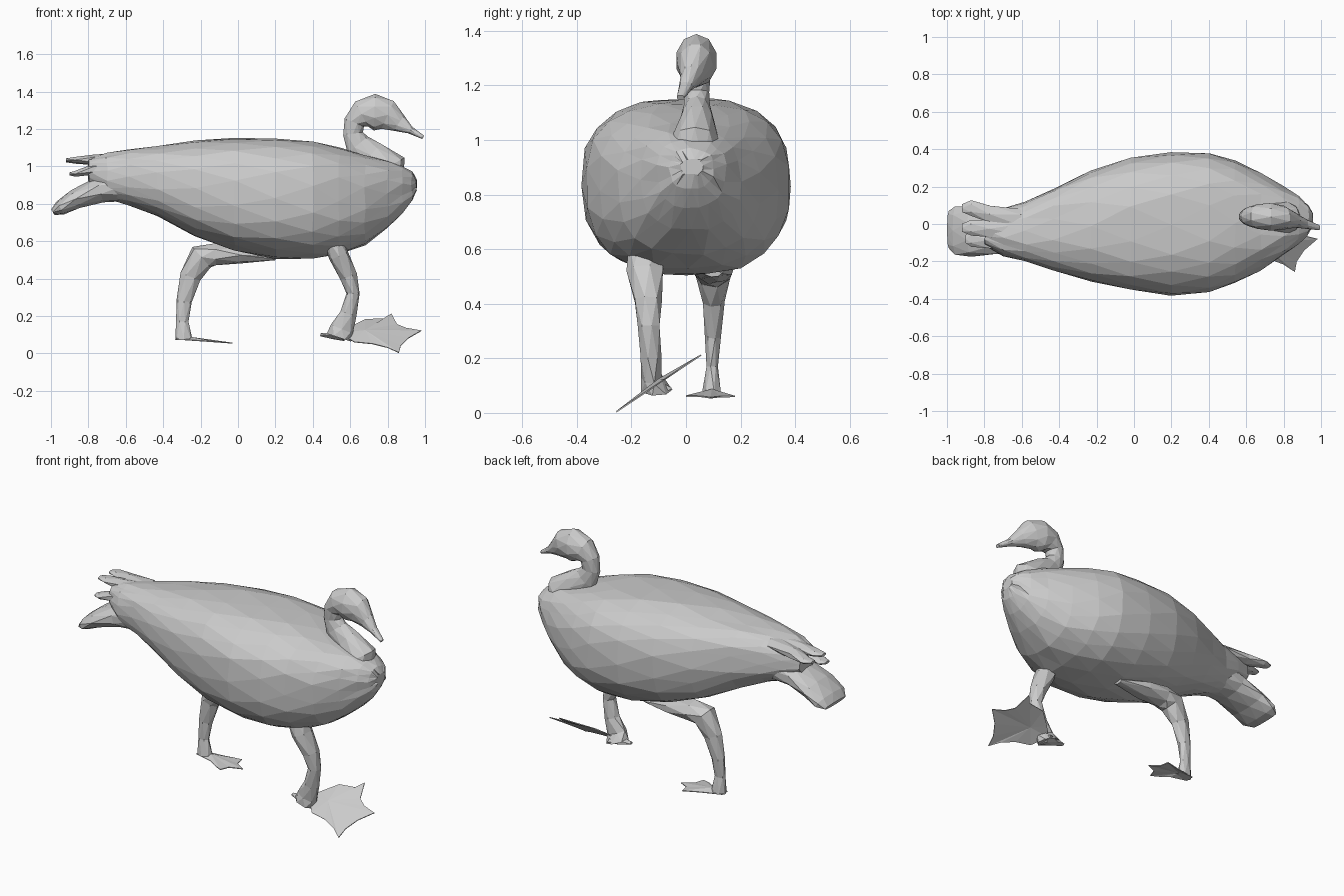
import bpy, bmesh, math, random
from mathutils import Vector

random.seed(4)


def loft(name, sections, sides, power=2.0, top_power=None, upright=False, jitter=0.0):
    """Skin rings of (x, y, z, half width, half depth) along a path; flat triangles."""
    bm = bmesh.new()
    pts = [Vector(s[:3]) for s in sections]
    rings = []
    for i, (x, y, z, a, b) in enumerate(sections):
        t = pts[min(i + 1, len(pts) - 1)] - pts[max(i - 1, 0)]
        t = Vector((1, 0, 0)) if upright else Vector((t.x, 0, t.z)).normalized()
        side, up = Vector((0, 1, 0)), Vector((-t.z, 0, t.x))
        ring = []
        for k in range(sides):
            ang = 2 * math.pi * (k + 0.5 * (i % 2)) / sides
            c, s = math.cos(ang), math.sin(ang)
            e = top_power if top_power and s > 0 else power
            u = math.copysign(abs(c) ** (2 / e), c)
            v = math.copysign(abs(s) ** (2 / e), s)
            p = pts[i] + side * a * u + up * b * v
            p += Vector([random.uniform(-jitter, jitter) for _ in range(3)])
            ring.append(bm.verts.new(p))
        rings.append(ring)
    for i in range(len(rings) - 1):
        r, q, odd = rings[i], rings[i + 1], i % 2
        for k in range(sides):
            n = (k + 1) % sides
            if odd:
                bm.faces.new((r[k], r[n], q[n]))
                bm.faces.new((r[k], q[n], q[k]))
            else:
                bm.faces.new((r[k], r[n], q[k]))
                bm.faces.new((r[n], q[n], q[k]))
    bm.faces.new(rings[0])
    bm.faces.new(rings[-1])
    return finish(name, bm)


def finish(name, bm):
    bmesh.ops.recalc_face_normals(bm, faces=bm.faces)
    me = bpy.data.meshes.new(name)
    bm.to_mesh(me)
    bm.free()
    ob = bpy.data.objects.new(name, me)
    bpy.context.collection.objects.link(ob)
    return ob


def webbed_foot(name, outline, height, hub):
    """Thin fan of triangles from a hub point, height given as a function of x, y."""
    bm = bmesh.new()
    c = bm.verts.new((hub[0], hub[1], height(*hub) + 0.015))
    vs = [bm.verts.new((x, y, height(x, y))) for x, y in outline]
    for i, v in enumerate(vs):
        bm.faces.new((c, v, vs[(i + 1) % len(vs)]))
    ob = finish(name, bm)
    mod = ob.modifiers.new("thickness", "SOLIDIFY")
    mod.thickness = 0.005
    mod.offset = 0


# Body: x, centre y, top z, bottom z, half width
profile = [
    (-0.80, -0.03, 1.04, 0.90, 0.08), (-0.70, -0.045, 1.07, 0.83, 0.125),
    (-0.58, -0.04, 1.09, 0.795, 0.16), (-0.43, -0.03, 1.11, 0.73, 0.22),
    (-0.23, -0.01, 1.135, 0.625, 0.295), (-0.02, 0, 1.15, 0.55, 0.355),
    (0.20, 0, 1.152, 0.503, 0.38), (0.40, 0.005, 1.135, 0.503, 0.372),
    (0.54, 0.01, 1.105, 0.525, 0.33), (0.68, 0.01, 1.065, 0.58, 0.26),
    (0.80, 0.015, 1.03, 0.67, 0.185), (0.88, 0.02, 1.0, 0.75, 0.125),
    (0.93, 0.02, 0.97, 0.82, 0.08), (0.952, 0.02, 0.93, 0.87, 0.04),
]
loft("body", [(x, y, (t + b) / 2, w, (t - b) / 2) for x, y, t, b, w in profile],
     20, power=2.4, top_power=2.75, upright=True, jitter=0.005)

# Neck, head and bill in one S-shaped run
loft("neck_and_head", [
    (0.80, 0.03, 0.90, 0.11, 0.09), (0.79, 0.032, 0.99, 0.09, 0.115),
    (0.71, 0.04, 1.06, 0.066, 0.085), (0.64, 0.04, 1.115, 0.05, 0.07),
    (0.615, 0.04, 1.175, 0.045, 0.056), (0.622, 0.04, 1.235, 0.052, 0.056),
    (0.66, 0.04, 1.28, 0.066, 0.078), (0.73, 0.038, 1.29, 0.077, 0.098),
    (0.80, 0.034, 1.275, 0.064, 0.085), (0.86, 0.02, 1.232, 0.04, 0.05),
    (0.92, 0.0, 1.195, 0.026, 0.022), (0.99, -0.02, 1.155, 0.014, 0.01),
], 10)

# Lower tail fan
loft("lower_tail", [
    (-0.58, -0.04, 0.91, 0.13, 0.10), (-0.74, -0.04, 0.875, 0.125, 0.07),
    (-0.87, -0.04, 0.825, 0.135, 0.055), (-0.95, -0.035, 0.778, 0.135, 0.04),
    (-0.99, -0.03, 0.755, 0.10, 0.018),
], 10, power=2.2)

# Upper tail feathers
for n, (y, tip_x, tip_y, tip_z) in enumerate([
        (0.02, -0.92, 0.085, 1.03), (-0.03, -0.92, -0.02, 1.035),
        (-0.09, -0.90, -0.08, 0.96)]):
    mid_z = 1.035 if tip_z > 1 else 0.985
    loft(f"upper_tail_feather_{n + 1}", [
        (-0.60, y, mid_z + 0.01, 0.06, 0.035), (-0.77, (y + tip_y) / 2, mid_z, 0.052, 0.028),
        (-0.87, tip_y, tip_z, 0.042, 0.018), (tip_x, tip_y, tip_z, 0.024, 0.008),
    ], 6)

# Forward leg and hind toe
loft("forward_leg", [
    (0.50, -0.145, 0.62, 0.072, 0.055), (0.54, -0.148, 0.52, 0.07, 0.055),
    (0.592, -0.14, 0.41, 0.052, 0.048), (0.615, -0.135, 0.32, 0.042, 0.036),
    (0.59, -0.13, 0.21, 0.04, 0.046), (0.555, -0.125, 0.13, 0.04, 0.065),
    (0.54, -0.11, 0.085, 0.06, 0.07),
], 7)
loft("forward_hind_toe", [
    (0.57, -0.11, 0.09, 0.06, 0.025), (0.50, -0.105, 0.095, 0.035, 0.018),
    (0.44, -0.10, 0.10, 0.012, 0.008),
], 5)

# Rear leg with its thigh swept along the belly
loft("rear_leg", [
    (0.20, 0.10, 0.51, 0.03, 0.012), (0.02, 0.10, 0.525, 0.075, 0.045),
    (-0.12, 0.10, 0.53, 0.075, 0.06), (-0.195, 0.10, 0.515, 0.068, 0.075),
    (-0.255, 0.10, 0.41, 0.042, 0.058), (-0.288, 0.10, 0.28, 0.031, 0.042),
    (-0.298, 0.095, 0.17, 0.022, 0.034), (-0.29, 0.095, 0.075, 0.036, 0.047),
], 7)

# Webbed feet: the forward one is rolled, the rear one is flat
webbed_foot("forward_foot", [
    (0.55, -0.10), (0.62, -0.17), (0.72, -0.185), (0.80, -0.215), (0.86, -0.255),
    (0.87, -0.20), (0.91, -0.14), (0.98, -0.08), (0.90, -0.06), (0.85, -0.03),
    (0.82, 0.055), (0.79, 0.02), (0.68, 0.01), (0.60, -0.05),
], lambda x, y: 0.004 + 0.67 * (y + 0.255), (0.68, -0.10))
webbed_foot("rear_foot", [
    (-0.33, 0.07), (-0.22, 0.05), (-0.17, 0.02), (-0.12, 0.0), (-0.10, 0.055),
    (-0.03, 0.09), (-0.09, 0.125), (-0.10, 0.18), (-0.20, 0.15), (-0.33, 0.12),
], lambda x, y: 0.06 - 0.07 * (x + 0.1), (-0.25, 0.095))
